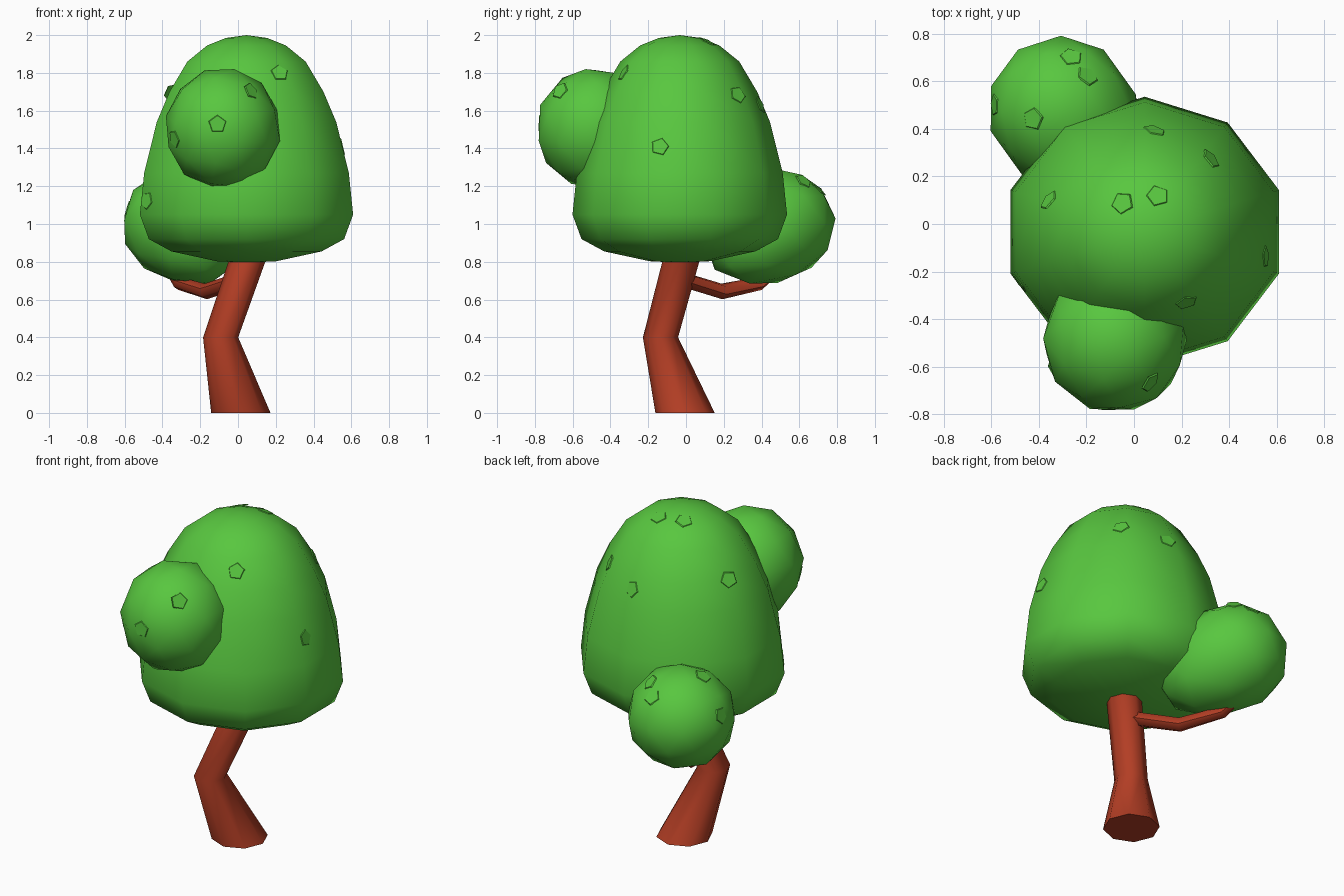
import bpy
import bmesh
import math
from mathutils import Vector, Matrix, Euler
from mathutils.bvhtree import BVHTree

if "Cube" in bpy.data.objects:
    bpy.data.objects.remove(bpy.data.objects["Cube"])


def material(name, colour):
    mat = bpy.data.materials.new(name)
    mat.diffuse_color = (*colour, 1.0)
    mat.use_nodes = True
    mat.node_tree.nodes["Principled BSDF"].inputs["Base Color"].default_value = mat.diffuse_color
    return mat


LEAF = material("leaf green", (0.098, 0.57, 0.05))
BARK = material("red brown bark", (0.45, 0.048, 0.018))


def finish(bm, name, mat, angle=80):
    bmesh.ops.recalc_face_normals(bm, faces=bm.faces)
    mesh = bpy.data.meshes.new(name)
    bm.to_mesh(mesh)
    bm.free()
    mesh.materials.append(mat)
    mesh.shade_smooth()
    mesh.set_sharp_from_angle(angle=math.radians(angle))
    obj = bpy.data.objects.new(name, mesh)
    bpy.context.collection.objects.link(obj)
    return obj


def bridge_rings(bm, rings):
    for a, b in zip(rings, rings[1:]):
        n = len(a)
        for i in range(n):
            j = (i + 1) % n
            bm.faces.new((a[i], a[j], b[j], b[i]))


def limb(name, stations, sides, flat_rings):
    """Tapered tube through (x, y, z, radius) stations."""
    bm = bmesh.new()
    points = [Vector(s[:3]) for s in stations]
    rings = []
    for k, (p, s) in enumerate(zip(points, stations)):
        along = points[min(k + 1, len(points) - 1)] - points[max(k - 1, 0)]
        axis = Vector((0, 0, 1)) if flat_rings else along.normalized()
        turn = Vector((0, 0, 1)).rotation_difference(axis)
        ring = []
        for i in range(sides):
            t = 2 * math.pi * i / sides
            offset = Vector((math.cos(t), math.sin(t), 0)) * s[3]
            ring.append(bm.verts.new(p + turn @ offset))
        rings.append(ring)
    bridge_rings(bm, rings)
    bm.faces.new(rings[0])
    bm.faces.new(rings[-1])
    return finish(bm, name, BARK, 60)


# Bent trunk and side branch
limb("trunk", [(0.015, -0.005, 0.0, 0.157), (-0.092, -0.135, 0.4, 0.093),
               (0.05, -0.025, 0.81, 0.098), (0.08, 0.0, 0.92, 0.095)], 8, True)
limb("branch", [(0.03, -0.03, 0.71, 0.042), (-0.17, 0.19, 0.643, 0.042),
                (-0.31, 0.39, 0.685, 0.036), (-0.36, 0.49, 0.77, 0.03)], 6, False)


# Main canopy: ten-sided bell shape
MAIN = Vector((0.045, -0.033, 1.35))
PROFILE = [(0.11, 1.985), (0.21, 1.945), (0.315, 1.86), (0.41, 1.70), (0.478, 1.54),
           (0.545, 1.27), (0.568, 1.05), (0.52, 0.92), (0.40, 0.855), (0.16, 0.803)]
bm = bmesh.new()
rings = []
for r, z in PROFILE:
    rings.append([bm.verts.new((MAIN.x + 1.045 * r * math.cos(t), MAIN.y + r * math.sin(t), z))
                  for t in (math.pi / 2 + math.tau * i / 10 for i in range(10))])
bridge_rings(bm, rings)
for z, ring in ((2.0, rings[0]), (0.795, rings[-1])):
    tip = bm.verts.new((MAIN.x, MAIN.y, z))
    for i in range(10):
        bm.faces.new((ring[i], ring[(i + 1) % 10], tip))
main_canopy = finish(bm, "main_canopy", LEAF)


def clump(name, centre, radii, spin, pull=(0, 0, 0)):
    """Low-poly leaf ball, optionally drawn out in one direction."""
    bm = bmesh.new()
    bmesh.ops.create_icosphere(bm, subdivisions=2, radius=1.0)
    bmesh.ops.rotate(bm, verts=bm.verts, matrix=Euler(spin).to_matrix())
    pull = Vector(pull)
    for v in bm.verts:
        weight = max(0.0, v.co.dot(pull.normalized())) if pull.length else 0.0
        v.co = Vector(centre) + Vector([c * r for c, r in zip(v.co, radii)]) + pull * weight
    return finish(bm, name, LEAF)


FRONT = Vector((-0.08, -0.485, 1.505))
BACK = Vector((-0.31, 0.485, 1.0))
front_clump = clump("front_clump", FRONT, (0.308, 0.312, 0.325), (0.2, 0.15, 0.3))
back_clump = clump("back_clump", BACK, (0.308, 0.308, 0.298), (0.1, 0.1, 0.0),
                   (0.08, -0.11, -0.06))


# Small five-sided leaf plates lying on the canopies
def leaf_plates(name, canopy, centre, targets):
    tree = BVHTree.FromPolygons([v.co for v in canopy.data.vertices],
                                [p.vertices for p in canopy.data.polygons])
    bm = bmesh.new()
    for k, target in enumerate(targets):
        hit, normal, _, _ = tree.ray_cast(centre, (Vector(target) - centre).normalized())
        if hit is None:
            continue
        if normal.dot(hit - centre) < 0:
            normal = -normal
        turn = normal.to_track_quat('Z', 'Y').to_matrix().to_4x4()
        place = Matrix.Translation(hit + normal * 0.001) @ turn @ Matrix.Rotation(k, 4, 'Z')
        bmesh.ops.create_cone(bm, cap_ends=True, segments=5, radius1=0.05,
                              radius2=0.045, depth=0.006, matrix=place)
    finish(bm, name, LEAF, 30)


leaf_plates("main_leaf_plates", main_canopy, MAIN, [
    (0.22, -0.33, 1.80), (0.56, -0.14, 1.41), (0.32, 0.27, 1.68), (-0.36, 0.10, 1.70),
    (-0.05, 0.09, 1.98), (0.10, 0.12, 1.97), (0.09, 0.42, 1.65), (-0.42, -0.22, 1.15)])
leaf_plates("front_leaf_plates", front_clump, FRONT, [
    (-0.11, -0.79, 1.53), (0.08, -0.68, 1.72), (-0.34, -0.62, 1.45)])
leaf_plates("back_leaf_plates", back_clump, BACK, [
    (-0.43, 0.44, 1.27), (-0.26, 0.72, 1.20), (-0.19, 0.63, 1.24), (-0.58, 0.50, 1.08)])
